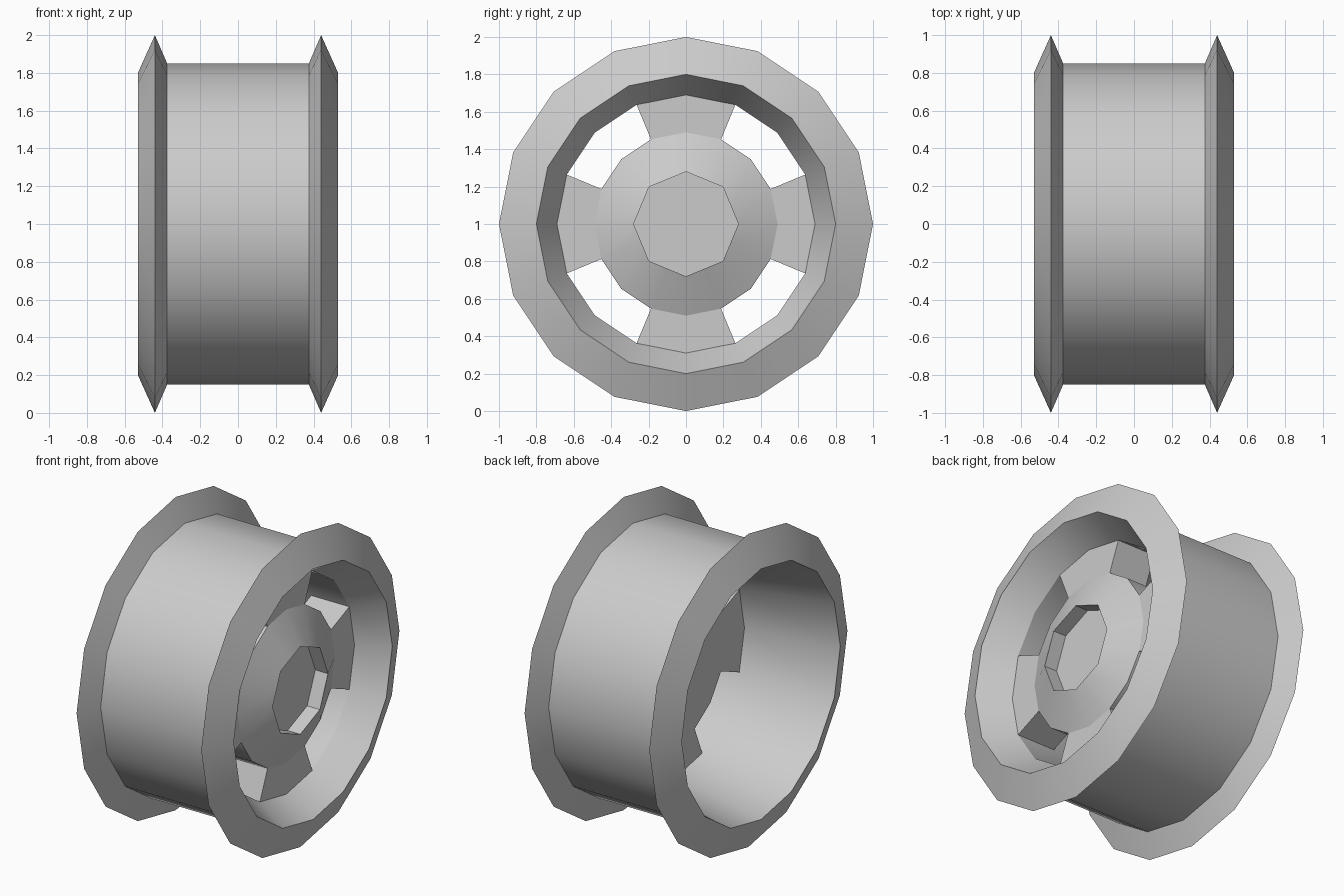
import bpy, bmesh
from math import sin, cos, pi, radians

if "Cube" in bpy.data.objects:
    bpy.data.objects.remove(bpy.data.objects["Cube"])

N = 16                      # sides of the wheel
FRONT, BACK = 0.34, 0.07    # spoke faces along x
R_IN, R_HUB = 0.69, 0.49


def point(x, r, i):
    a = 2 * pi * i / N
    return (x, r * sin(a), 1 + r * cos(a))


def finish(bm, name):
    bmesh.ops.recalc_face_normals(bm, faces=bm.faces)
    me = bpy.data.meshes.new(name)
    bm.to_mesh(me)
    bm.free()
    ob = bpy.data.objects.new(name, me)
    bpy.context.collection.objects.link(ob)
    bpy.ops.object.select_all(action='DESELECT')
    ob.select_set(True)
    bpy.context.view_layer.objects.active = ob
    bpy.ops.object.shade_smooth_by_angle(angle=radians(29))
    return ob


def lathe(name, profile, closed=False, caps=False):
    """Spin (x, r) or (x, r at even sides, r at odd sides) about the x axis."""
    bm = bmesh.new()
    rings = [[bm.verts.new(point(p[0], p[1 + i % 2] if len(p) == 3 else p[1], i))
              for i in range(N)] for p in profile]
    pairs = list(zip(rings, rings[1:]))
    if closed:
        pairs.append((rings[-1], rings[0]))
    for a, b in pairs:
        for i in range(N):
            j = (i + 1) % N
            bm.faces.new((a[i], a[j], b[j], b[i]))
    if caps:
        bm.faces.new(rings[0])
        bm.faces.new(rings[-1])
    return finish(bm, name)


# Rim: barrel, two sharp flanges and the tapered inside
lathe("rim", [(0.53, 0.80), (0.44, 1.0), (0.375, 0.85), (-0.375, 0.85),
              (-0.44, 1.0), (-0.53, 0.80), (BACK, R_IN), (FRONT, R_IN)],
      closed=True)

# Hub: drum with a sloped face and an octagonal recess
OCT = 0.28
oct_mid = OCT * cos(pi / 8)
lathe("hub", [(BACK, R_HUB), (FRONT, R_HUB), (0.44, OCT, oct_mid),
              (0.35, OCT, oct_mid)], caps=True)

# Spokes: four wedges, each two wheel sides wide
for k in range(4):
    bm = bmesh.new()
    cols = []
    for i in (-1, 0, 1):
        s = 4 * k + i
        cols.append([bm.verts.new(point(x, r, s)) for x, r in
                     ((FRONT, R_HUB), (FRONT, R_IN), (BACK, R_IN), (BACK, R_HUB))])
    for a, b in zip(cols, cols[1:]):
        bm.faces.new((a[0], a[1], b[1], b[0]))
        bm.faces.new((a[2], a[3], b[3], b[2]))
        bm.faces.new((a[1], a[2], b[2], b[1]))
        bm.faces.new((a[3], a[0], b[0], b[3]))
    bm.faces.new(cols[0])
    bm.faces.new(cols[-1])
    finish(bm, f"spoke_{k + 1}")
